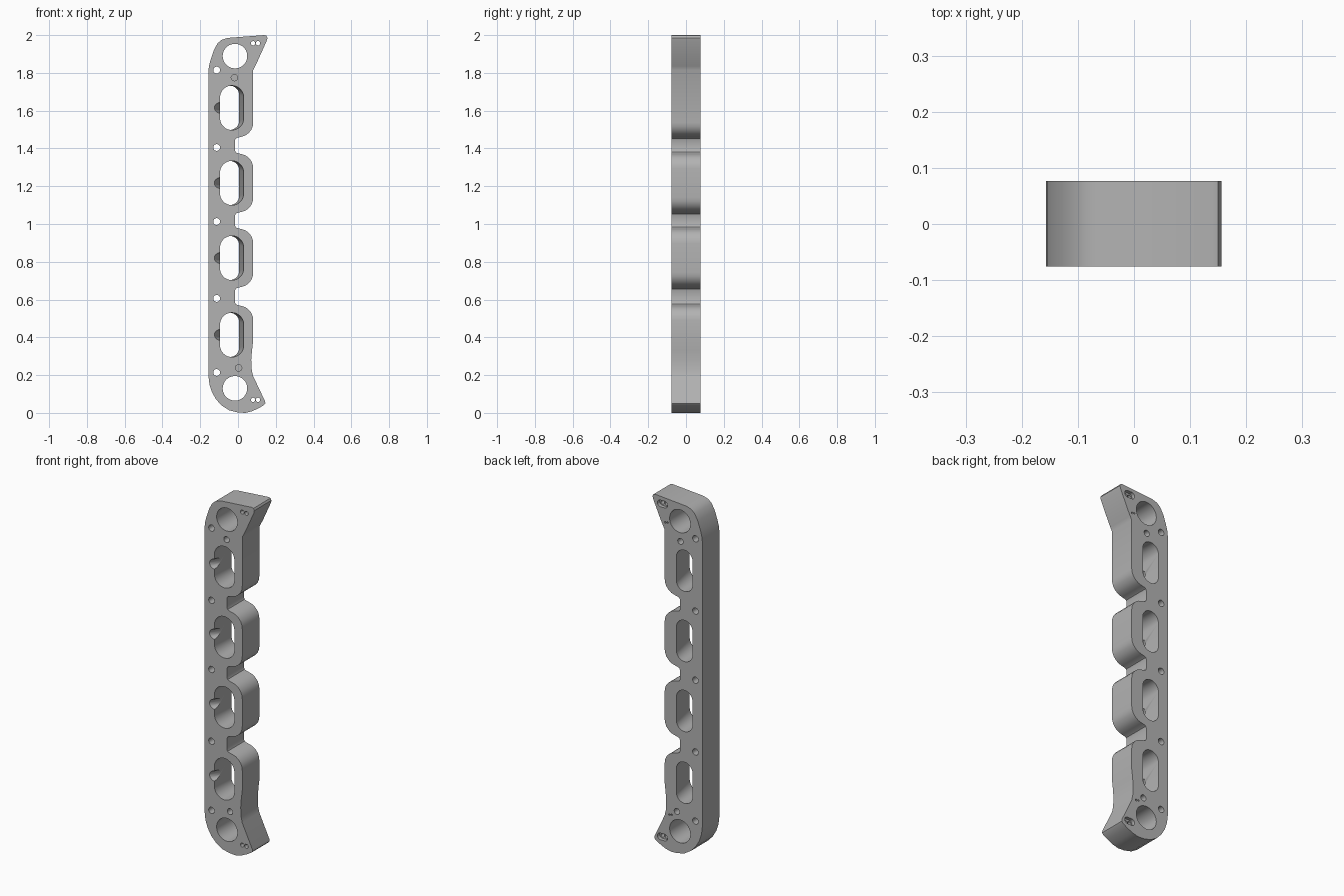
import bpy, bmesh
from math import cos, sin, pi, radians
from mathutils import Vector

cube = bpy.data.objects.get("Cube")
if cube:
    bpy.data.objects.remove(cube)

FRONT, BACK = -0.076, 0.077
PORTS = [0.413, 0.82, 1.217, 1.615]

metal = bpy.data.materials.new("grey_metal")
metal.use_nodes = True
COLOUR = (0.45, 0.45, 0.45, 1)
metal.diffuse_color = COLOUR
metal.node_tree.nodes["Principled BSDF"].inputs["Base Color"].default_value = COLOUR


def loft(name, ring_a, ring_b):
    """Closed solid between two rings of 3D points."""
    bm = bmesh.new()
    a = [bm.verts.new(p) for p in ring_a]
    b = [bm.verts.new(p) for p in ring_b]
    bm.faces.new(a)
    bm.faces.new(b[::-1])
    for i in range(len(a)):
        j = (i + 1) % len(a)
        bm.faces.new((a[i], b[i], b[j], a[j]))
    bmesh.ops.recalc_face_normals(bm, faces=bm.faces)
    mesh = bpy.data.meshes.new(name)
    bm.to_mesh(mesh)
    bm.free()
    mesh.materials.append(metal)
    obj = bpy.data.objects.new(name, mesh)
    bpy.context.collection.objects.link(obj)
    return obj


def slot(x, z, r, y, dx=0.0, dz=0.0, n=32):
    """Ring in the xz plane: a circle stretched by dx or dz into a slot."""
    ring = []
    for i in range(n):
        t = 2 * pi * (i + 0.5) / n
        sx, sz = (1 if cos(t) > 0 else -1), (1 if sin(t) > 0 else -1)
        ring.append((x + r * cos(t) + dx * sx, y, z + r * sin(t) + dz * sz))
    return ring


def cut(body, cutter):
    mod = body.modifiers.new("cut", "BOOLEAN")
    mod.operation = "DIFFERENCE"
    mod.solver = "EXACT"
    mod.object = cutter
    graph = bpy.context.evaluated_depsgraph_get()
    mesh = bpy.data.meshes.new_from_object(body.evaluated_get(graph))
    body.modifiers.remove(mod)
    body.data = mesh
    bpy.data.objects.remove(cutter)


def drill(body, x, z, r, y0=FRONT - 0.02, y1=BACK + 0.02, dx=0.0, n=24):
    cut(body, loft("drill", slot(x, z, r, y0, dx, n=n), slot(x, z, r, y1, dx, n=n)))


# Plate outline: lower end, scalloped right edge, upper end
lobe = [(0.08, 0.077), (0.078, 0.097), (0.07, 0.117), (0.056, 0.134), (0.038, 0.147),
        (0.015, 0.154), (-0.003, 0.158), (-0.012, 0.163), (-0.016, 0.172)]
outline = [(-0.157, 0.2), (-0.151, 0.15), (-0.137, 0.108), (-0.115, 0.07), (-0.085, 0.038),
           (-0.045, 0.013), (0.0, 0.002), (0.04, 0.0), (0.075, 0.009), (0.11, 0.025),
           (0.138, 0.042), (0.145, 0.05), (0.143, 0.062), (0.08, 0.195), (0.073, 0.225),
           (0.07, 0.28), (0.074, 0.33), (0.08, 0.38)]
for i, c in enumerate(PORTS):
    if i > 0:
        outline += [(x, c - d) for x, d in reversed(lobe)]
    if i < len(PORTS) - 1:
        outline += [(x, c + d) for x, d in lobe]
outline += [(0.08, 1.815), (0.09, 1.835), (0.105, 1.865), (0.153, 1.972), (0.156, 1.986),
            (0.15, 1.997), (0.138, 2.0), (-0.055, 1.985), (-0.085, 1.976), (-0.108, 1.957),
            (-0.128, 1.92), (-0.145, 1.87), (-0.154, 1.835), (-0.157, 1.8)]
plate = loft("port_flange_plate", [(x, FRONT, z) for x, z in outline],
             [(x, BACK, z) for x, z in outline])

# Tapered ports, each with a slanted nozzle bore breaking into its left wall
e = 0.01
axis = Vector((0.55, 1, 0)).normalized()
side = Vector((axis.y, -axis.x, 0))
for c in PORTS:
    cut(plate, loft("port_cutter", slot(-0.0315, c, 0.0635, FRONT - e, dz=0.054, n=48),
                    slot(-0.045, c, 0.05, BACK + e, dz=0.067, n=48)))
    start = Vector((-0.092, FRONT, c)) - axis * 0.05
    rings = []
    for p in (start, start + axis * 0.15):
        rings.append([p + 0.029 * (cos(t) * side + sin(t) * Vector((0, 0, 1)))
                      for t in (radians(15 * k) for k in range(24))])
    cut(plate, loft("nozzle_cutter", *rings))

# Large end bores and bolt holes down the left edge
for z in (0.13, 1.889):
    drill(plate, -0.016, z, 0.065, n=48)
for z in (0.214, 0.606, 1.013, 1.405, 1.815):
    drill(plate, -0.113, z, 0.018)

# Blind dowel holes on both faces
for x, z in ((0.003, 0.238), (-0.019, 1.775)):
    drill(plate, x, z, 0.017, y1=FRONT + 0.05)
    drill(plate, x, z, 0.017, y0=BACK - 0.05)

# Paired corner holes with a shallow slot recess on the back
for z in (0.069, 1.957):
    for x in (0.08, 0.106):
        drill(plate, x, z, 0.0115, n=20)
    drill(plate, 0.093, z, 0.019, y0=BACK - 0.02, dx=0.013)

# Tiny pin marks on the back
for x, z in ((0.035, 0.21), (0.05, 0.207), (0.062, 1.86), (0.077, 1.857)):
    drill(plate, x, z, 0.005, y0=BACK - 0.01, n=12)

bpy.ops.object.select_all(action="DESELECT")
plate.select_set(True)
bpy.context.view_layer.objects.active = plate
bpy.ops.object.shade_smooth_by_angle(angle=radians(30))
